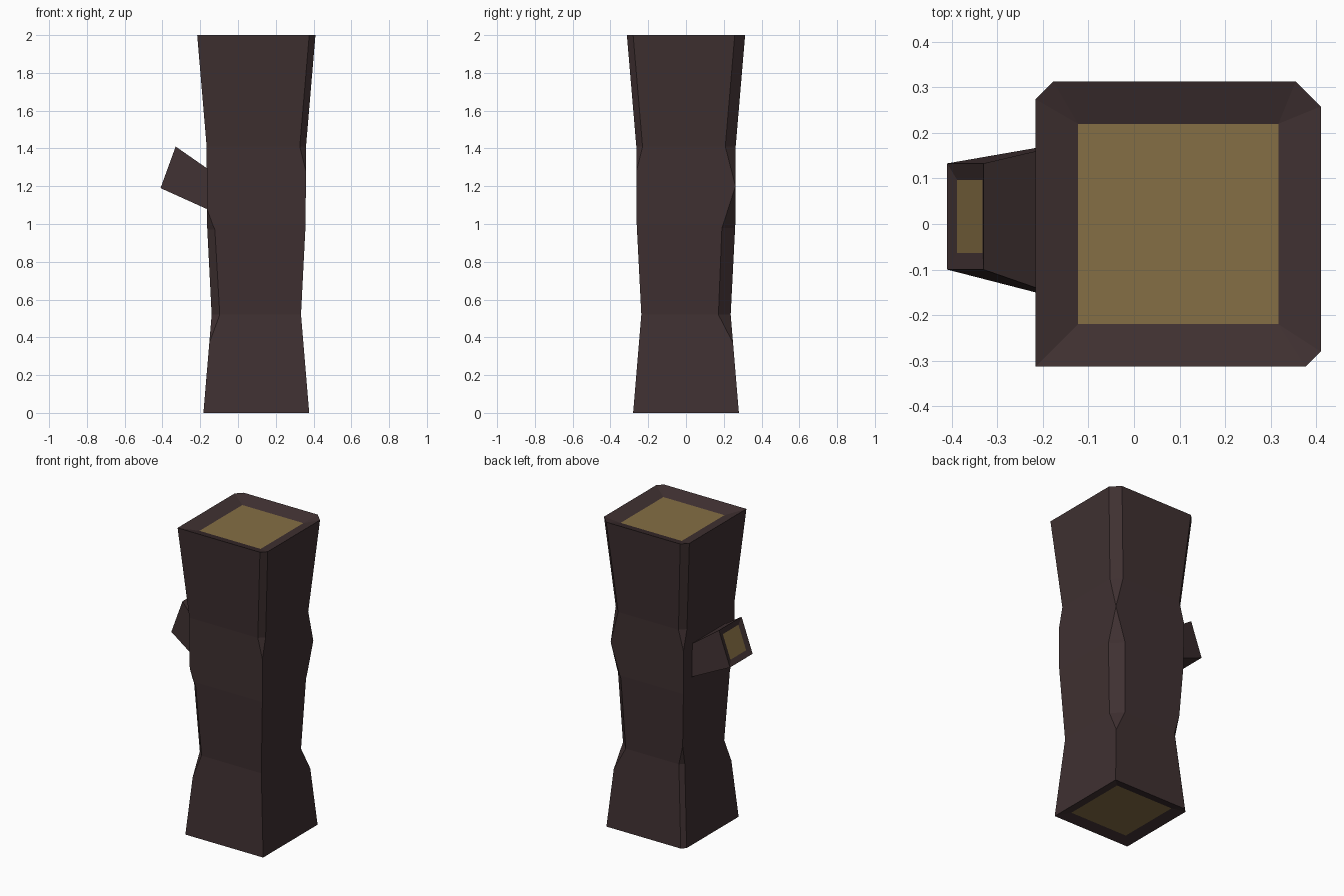
import bpy
import bmesh
from mathutils import Vector

cube = bpy.data.objects.get("Cube")
if cube:
    bpy.data.objects.remove(cube, do_unlink=True)


def make_material(name, rgb):
    mat = bpy.data.materials.new(name)
    mat.use_nodes = True
    mat.diffuse_color = (*rgb, 1)
    bsdf = next(n for n in mat.node_tree.nodes if n.type == "BSDF_PRINCIPLED")
    bsdf.inputs["Base Color"].default_value = (*rgb, 1)
    bsdf.inputs["Roughness"].default_value = 0.9
    return mat


bark = make_material("dark bark", (0.05, 0.03, 0.031))
wood = make_material("cut wood", (0.235, 0.158, 0.058))


def interpolate(table, z):
    """Linear lookup in a list of (height, value) pairs, rising in height."""
    if z <= table[0][0]:
        return table[0][1]
    for (z0, v0), (z1, v1) in zip(table, table[1:]):
        if z <= z1:
            return v0 + (v1 - v0) * (z - z0) / (z1 - z0)
    return table[-1][1]


def loft(name, rings, start_mat, end_mat):
    """Bark skin through the rings, closed by a cap of the given material slot."""
    bm = bmesh.new()
    loops = [[bm.verts.new(p) for p in ring] for ring in rings]
    n = len(loops[0])
    for low, high in zip(loops, loops[1:]):
        for i in range(n):
            j = (i + 1) % n
            bm.faces.new((low[i], low[j], high[j], high[i]))
    bm.faces.new(loops[0][::-1]).material_index = start_mat
    bm.faces.new(loops[-1]).material_index = end_mat
    bmesh.ops.remove_doubles(bm, verts=bm.verts[:], dist=0.0005)
    bmesh.ops.recalc_face_normals(bm, faces=bm.faces[:])
    mesh = bpy.data.meshes.new(name)
    bm.to_mesh(mesh)
    bm.free()
    mesh.materials.append(bark)
    mesh.materials.append(wood)
    obj = bpy.data.objects.new(name, mesh)
    bpy.context.collection.objects.link(obj)
    return obj


# Trunk: square section whose corners are hewn off in stretches
CENTRE_X = 0.097
half_width = [(0, 0.28), (0.52, 0.2365), (1.0, 0.261), (1.41, 0.263), (2, 0.313)]
corner_cuts = {
    (1, -1): [(1.28, 0), (1.41, 0.033), (2, 0.033)],
    (1, 1): [(0.37, 0), (0.52, 0.065), (0.98, 0.07), (1.2, 0),
             (1.41, 0.055), (2, 0.055)],
    (-1, 1): [(0, 0.025), (0.52, 0.025), (0.65, 0), (1.28, 0),
              (1.41, 0.036), (2, 0.039)],
    (-1, -1): [(0.37, 0), (0.52, 0.043), (0.97, 0.04), (1.08, 0)],
}


def trunk_ring(z, half, cut_height=None):
    """Ring of eight points; the cuts are left out when no cut height is given."""
    ring = []
    for (sx, sy), table in corner_cuts.items():
        cut = 0 if cut_height is None else interpolate(table, cut_height)
        pair = [Vector((CENTRE_X + sx * (half - cut), sy * half, z)),
                Vector((CENTRE_X + sx * half, sy * (half - cut), z))]
        ring += pair if sx * sy < 0 else pair[::-1]
    return ring


heights = {z for table in [half_width, *corner_cuts.values()] for z, _ in table}
rings = [trunk_ring(z, interpolate(half_width, z), z) for z in sorted(heights)]

# Shallow dished ends with the cut wood in the middle
bottom_dish = trunk_ring(0.018, 0.21)
top_dish = trunk_ring(1.97, 0.22)
loft("trunk", [bottom_dish, *rings, top_dish], 1, 1)


# Branch stub: tapers out of the right side and ends in the same dished cut
def branch_ring(bottom, top, y_min, y_max):
    return [Vector((x, y, z)) for (x, z), y in
            ((bottom, y_min), (bottom, y_max), (top, y_max), (top, y_min))]


root = branch_ring((-0.10, 1.05), (-0.10, 1.25), -0.18, 0.187)
tip = branch_ring((-0.41, 1.19), (-0.33, 1.41), -0.10, 0.133)
middle = sum(tip, Vector()) / 4
inward = Vector((0.94, 0, -0.34)) * 0.01
tip_dish = [middle + (p - middle) * 0.69 + inward for p in tip]
loft("branch_stub", [root, tip, tip_dish], 0, 1)
